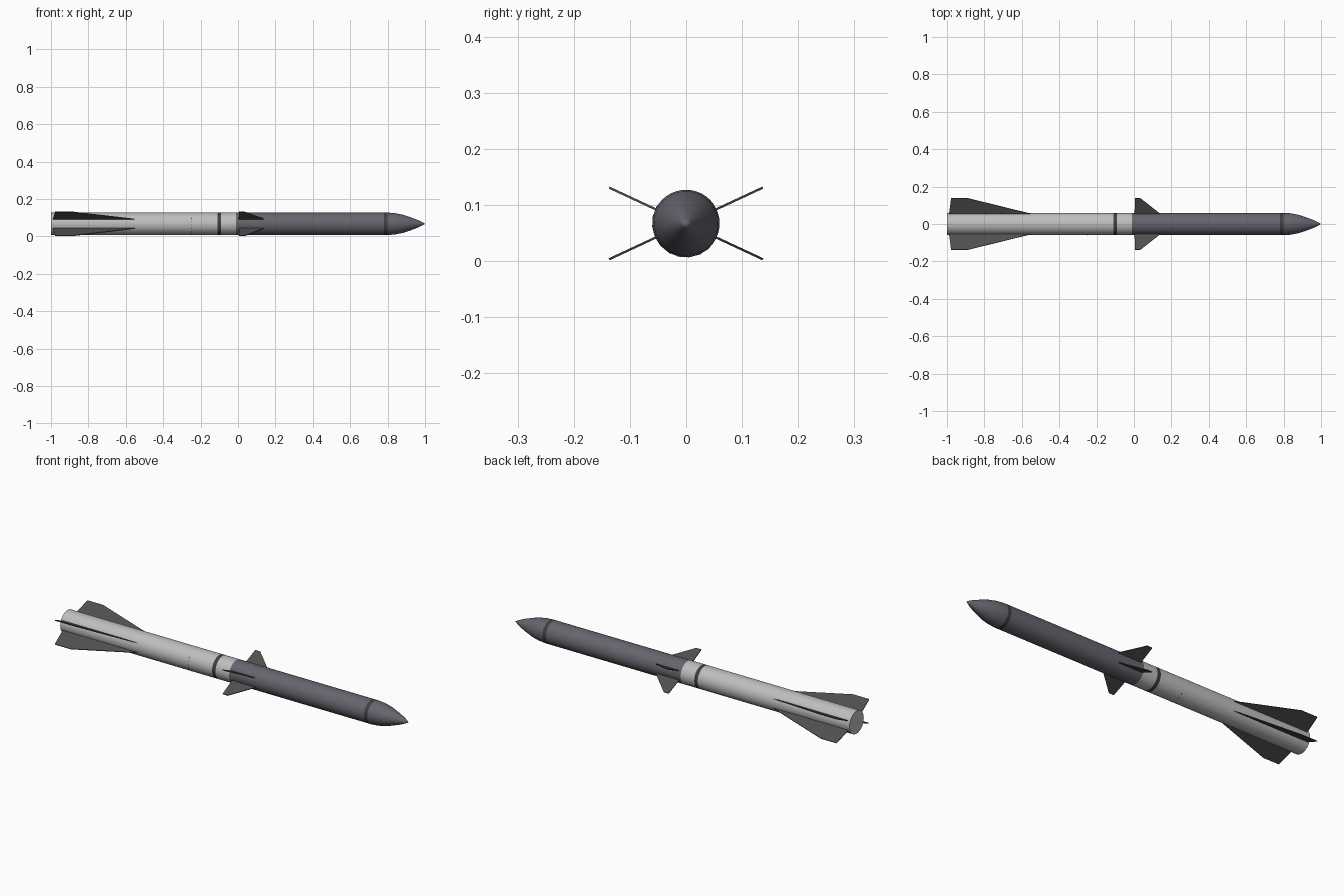
import bpy, bmesh, math
from mathutils import Matrix, Vector

cube = bpy.data.objects.get("Cube")
if cube:
    bpy.data.objects.remove(cube, do_unlink=True)

AXIS_Z = 0.067
RADIUS = 0.06
SIDES = 40
FIN_ANGLE = math.radians(25)


def material(name, r, g, b):
    m = bpy.data.materials.new(name)
    m.use_nodes = True
    m.diffuse_color = (r, g, b, 1)
    m.node_tree.nodes["Principled BSDF"].inputs["Base Color"].default_value = (r, g, b, 1)
    return m


light_grey = material("light grey", 0.52, 0.52, 0.52)
slate = material("slate grey", 0.13, 0.13, 0.155)
fin_grey = material("fin grey", 0.08, 0.08, 0.08)
band_grey = material("band grey", 0.05, 0.05, 0.05)


def finish(name, bm, mat, smooth=False):
    bmesh.ops.remove_doubles(bm, verts=bm.verts, dist=1e-6)
    bmesh.ops.recalc_face_normals(bm, faces=bm.faces)
    mesh = bpy.data.meshes.new(name)
    bm.to_mesh(mesh)
    bm.free()
    mesh.materials.append(mat)
    ob = bpy.data.objects.new(name, mesh)
    ob.location.z = AXIS_Z
    bpy.context.collection.objects.link(ob)
    if smooth:
        bpy.ops.object.select_all(action='DESELECT')
        bpy.context.view_layer.objects.active = ob
        ob.select_set(True)
        bpy.ops.object.shade_smooth_by_angle(angle=math.radians(30))
    return ob


def lathe(name, profile, mat):
    """Spin (x, radius) points around the long axis."""
    bm = bmesh.new()
    verts = [bm.verts.new((x, 0, r)) for x, r in profile]
    edges = [bm.edges.new(pair) for pair in zip(verts, verts[1:])]
    bmesh.ops.spin(bm, geom=verts + edges, axis=(1, 0, 0), cent=(0, 0, 0),
                   angle=math.tau, steps=SIDES, use_duplicate=False)
    return finish(name, bm, mat, True)


def tube(name, x0, x1, mat, r=RADIUS):
    return lathe(name, [(x0, 0), (x0, r), (x1, r), (x1, 0)], mat)


def fin_set(name, outline, thick):
    """Four flat fins from one (x, radial distance) outline."""
    for side, angle in (("left_upper", FIN_ANGLE), ("left_lower", -FIN_ANGLE),
                        ("right_upper", math.pi - FIN_ANGLE),
                        ("right_lower", math.pi + FIN_ANGLE)):
        bm = bmesh.new()
        face = bm.faces.new([bm.verts.new((x, d, -thick / 2)) for x, d in outline])
        ext = bmesh.ops.extrude_face_region(bm, geom=[face])
        moved = [v for v in ext["geom"] if isinstance(v, bmesh.types.BMVert)]
        bmesh.ops.translate(bm, verts=moved, vec=Vector((0, 0, thick)))
        bmesh.ops.rotate(bm, verts=bm.verts, cent=(0, 0, 0),
                         matrix=Matrix.Rotation(angle, 3, 'X'))
        finish(name + "_" + side, bm, fin_grey)


# Body sections
tube("motor_body", -1, -0.11, light_grey)
tube("middle_band", -0.11, -0.09, band_grey)
tube("collar", -0.09, -0.01, light_grey)
tube("forward_body", -0.01, 0.78, slate)
tube("nose_band", 0.78, 0.8, band_grey)
lathe("nose_cone", [(0.8, 0), (0.8, RADIUS), (0.84, 0.057), (0.88, 0.049),
                    (0.92, 0.036), (0.96, 0.021), (0.985, 0.009), (1, 0)], slate)

# Fins
fin_set("tail_fin", [(-0.99, 0.05), (-0.978, 0.151), (-0.885, 0.151),
                     (-0.55, 0.06), (-0.55, 0.05)], 0.004)
fin_set("middle_fin", [(0.003, 0.05), (0.006, 0.151), (0.035, 0.151),
                       (0.135, 0.064), (0.14, 0.05)], 0.004)

# Fine seam marks around the motor body
bm = bmesh.new()
for i in range(10):
    turn = Matrix.Rotation(math.radians(60 + i * 18), 4, 'X')
    place = turn @ Matrix.Translation((-0.25, 0, RADIUS)) @ Matrix.Diagonal((0.003, 0.007, 0.001, 1))
    bmesh.ops.create_cube(bm, size=1, matrix=place)
finish("seam_marks", bm, band_grey)
